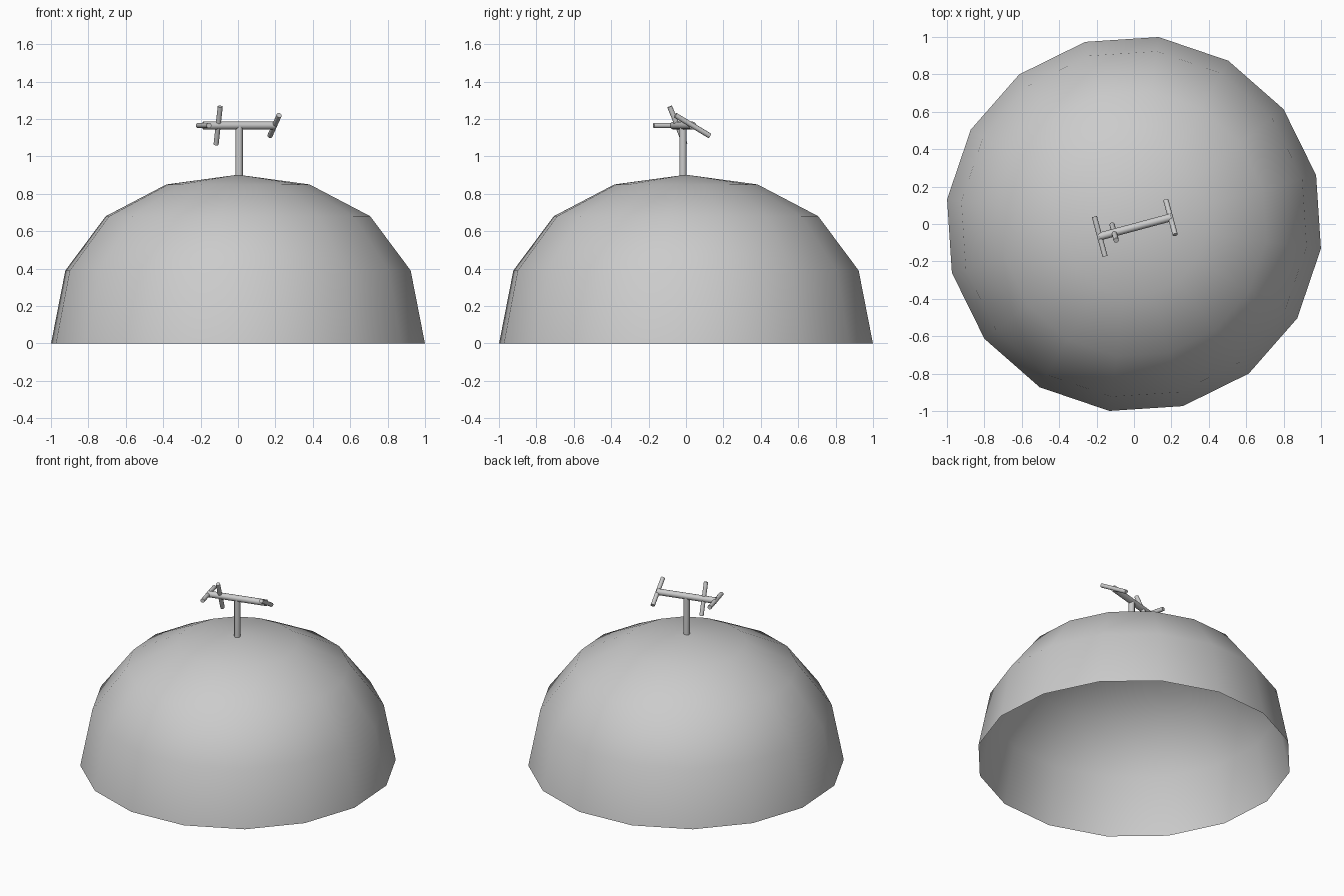
import bpy, bmesh
from math import radians, sin, cos, pi
from mathutils import Vector, Matrix

if "Cube" in bpy.data.objects:
    bpy.data.objects.remove(bpy.data.objects["Cube"], do_unlink=True)

grey = bpy.data.materials.new("plain grey")
grey.use_nodes = True
colour = (0.6, 0.6, 0.6, 1)
grey.diffuse_color = colour
grey.node_tree.nodes["Principled BSDF"].inputs["Base Color"].default_value = colour

TURN = radians(15)
HUB = Vector((0.006, -0.016, 1.165))


def finish(name, bm, angle):
    mesh = bpy.data.meshes.new(name)
    bm.to_mesh(mesh)
    bm.free()
    mesh.materials.append(grey)
    obj = bpy.data.objects.new(name, mesh)
    bpy.context.collection.objects.link(obj)
    bpy.ops.object.select_all(action='DESELECT')
    obj.select_set(True)
    bpy.context.view_layer.objects.active = obj
    bpy.ops.object.shade_smooth_by_angle(angle=radians(angle))
    return obj


def rod(name, centre, direction, length, radius):
    bm = bmesh.new()
    bmesh.ops.create_cone(bm, cap_ends=True, segments=12, radius1=radius,
                          radius2=radius, depth=length)
    turn = direction.to_track_quat('Z', 'Y').to_matrix().to_4x4()
    bm.transform(Matrix.Translation(centre) @ turn)
    return finish(name, bm, 40)


# Open sixteen-sided dome, turned a little about its axis
SIDES = 16
bm = bmesh.new()
rings = []
for radius, z in [(1.008, 0), (0.931, 0.39), (0.713, 0.68), (0.386, 0.85)]:
    rings.append([bm.verts.new((radius * cos(TURN + i * 2 * pi / SIDES),
                                radius * sin(TURN + i * 2 * pi / SIDES), z))
                  for i in range(SIDES)])
apex = bm.verts.new((0, 0, 0.902))
for i in range(SIDES):
    j = (i + 1) % SIDES
    for low, high in zip(rings, rings[1:]):
        bm.faces.new((low[i], low[j], high[j], high[i]))
    bm.faces.new((rings[-1][i], rings[-1][j], apex))
finish("dome", bm, 60)

# Upright post and the bar it carries
post_height = HUB.z - 0.85
rod("post", HUB - Vector((0, 0, post_height / 2)), Vector((0, 0, 1)), post_height, 0.02)
along = Vector((cos(TURN), sin(TURN), 0))
across = Vector((-sin(TURN), cos(TURN), 0))
rod("main_bar", HUB, along, 0.4, 0.021)

# Cross rods on the bar, each tilted differently
for name, offset, tilt in [("end_rod_right", -0.196, 0),
                           ("middle_rod", -0.116, 113),
                           ("end_rod_left", 0.196, -30)]:
    t = radians(tilt)
    rod(name, HUB + along * offset, across * cos(t) + Vector((0, 0, sin(t))), 0.22, 0.014)
